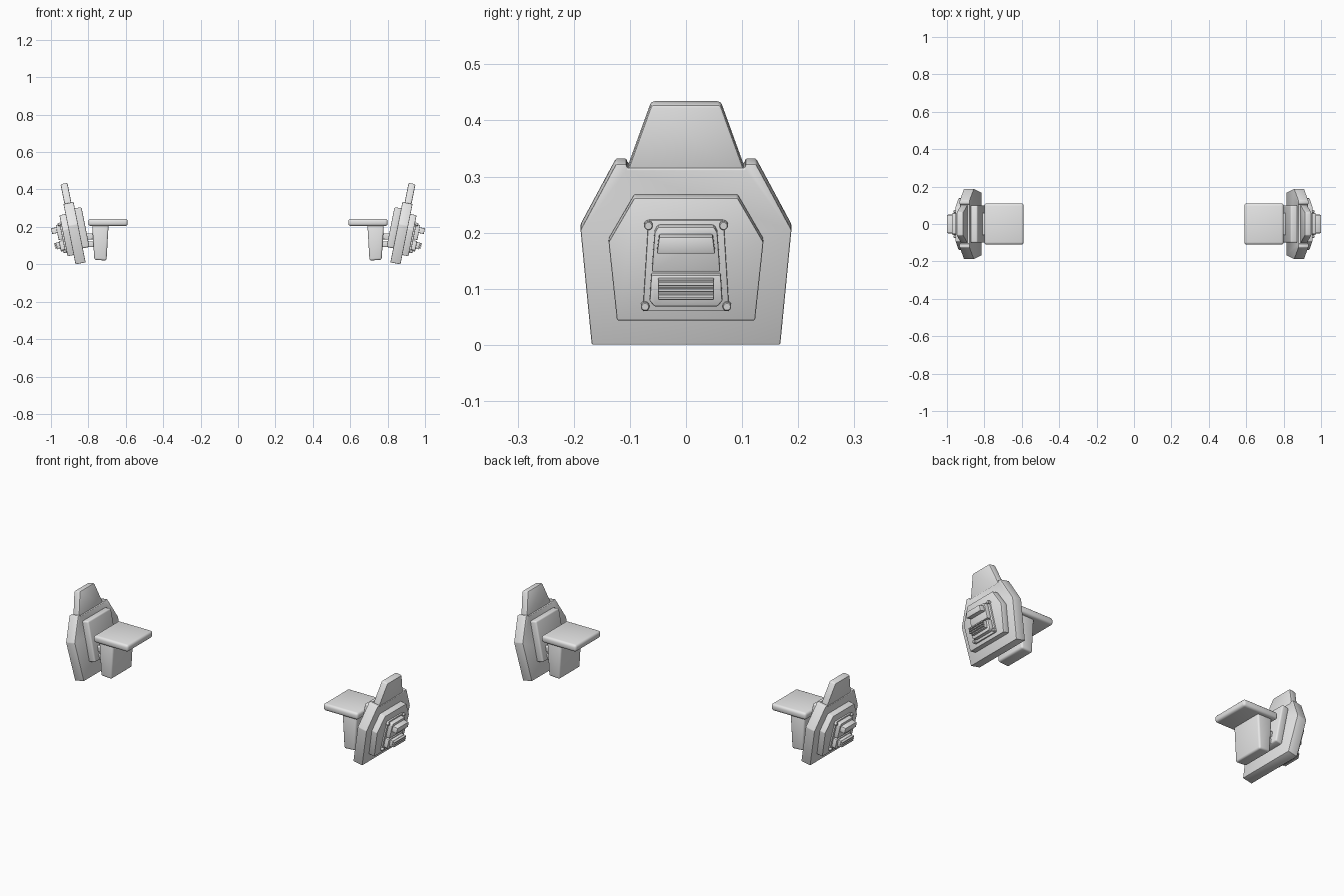
import bpy, bmesh, math
from mathutils import Vector

cube = bpy.data.objects.get("Cube")
if cube:
    bpy.data.objects.remove(cube, do_unlink=True)

grey = bpy.data.materials.new("plain_grey")
grey.use_nodes = True
grey.diffuse_color = (0.8, 0.8, 0.8, 1)
grey.node_tree.nodes["Principled BSDF"].inputs["Base Color"].default_value = grey.diffuse_color

# Leaning frame of the shoulder plates: up along the plate and outward from it
BASE = Vector((0.815, 0, 0.012))
UP = Vector((0.196, 0, 0.981))
OUT = Vector((0.981, 0, -0.196))


def prism(name, ring_a, ring_b, bevel=0.004, segments=2):
    """Solid between two matching rings, bevelled and mirrored to both sides."""
    bm = bmesh.new()
    a = [bm.verts.new(p) for p in ring_a]
    b = [bm.verts.new(p) for p in ring_b]
    bm.faces.new(a)
    bm.faces.new(b)
    for i in range(len(a)):
        j = (i + 1) % len(a)
        bm.faces.new((a[i], a[j], b[j], b[i]))
    bmesh.ops.recalc_face_normals(bm, faces=bm.faces)
    if bevel:
        bmesh.ops.bevel(bm, geom=bm.edges[:], offset=bevel, segments=segments,
                        profile=0.5, affect='EDGES', clamp_overlap=True)
    mesh = bpy.data.meshes.new(name)
    bm.to_mesh(mesh)
    bm.free()
    mesh.materials.append(grey)
    obj = bpy.data.objects.new(name, mesh)
    bpy.context.collection.objects.link(obj)
    bpy.ops.object.select_all(action='DESELECT')
    obj.select_set(True)
    bpy.context.view_layer.objects.active = obj
    bpy.ops.object.shade_smooth_by_angle(angle=math.radians(35))
    obj.modifiers.new("Mirror", 'MIRROR')
    return obj


def leaning(name, outline, n0, n1, bevel=0.004, segments=2):
    """Plate in the leaning frame; heights are those of its outer face."""
    def ring(n):
        return [BASE + UP * ((z - BASE.z - OUT.z * n1) / UP.z) + OUT * n + Vector((0, y, 0))
                for y, z in outline]
    return prism(name, ring(n0), ring(n1), bevel, segments)


def both(half):
    """Complete a half outline by reflecting it across y."""
    return half + [(-y, z) for y, z in reversed(half)]


def upright(name, profile, width, bevel):
    """Side profile in x and z, extruded across y."""
    return prism(name, [Vector((x, -width, z)) for x, z in profile],
                 [Vector((x, width, z)) for x, z in profile], bevel, 3)


# Layered shoulder plate with its fin
leaning("shoulder_plate", both([(0.168, 0), (0.188, 0.205), (0.125, 0.322),
                                (0.106, 0.322), (0.104, 0.314)]), 0, 0.055, 0.003)
leaning("top_fin", both([(0.112, 0.29), (0.062, 0.428)]), 0.012, 0.05, 0.006)
leaning("raised_plate", both([(0.123, 0.043), (0.138, 0.183), (0.092, 0.262)]),
        0.05, 0.088, 0.003)

# Badge: backing, frame, hood and slats
leaning("badge_backing", both([(0.077, 0.06), (0.067, 0.222)]), 0.08, 0.096, 0.002)
leaning("badge_lower_frame", both([(0.056, 0.068), (0.065, 0.078), (0.062, 0.124)]),
        0.09, 0.118, 0.003)
leaning("badge_upper_frame", both([(0.061, 0.13), (0.056, 0.2), (0.05, 0.21)]),
        0.09, 0.118, 0.003)
leaning("badge_hood", both([(0.052, 0.162), (0.048, 0.192)]), 0.11, 0.146, 0.003)
leaning("badge_sill", both([(0.05, 0.08), (0.05, 0.116)]), 0.11, 0.134, 0.002)
for i in range(3):
    z = 0.083 + i * 0.011
    leaning(f"badge_slat_{i + 1}", both([(0.05, z), (0.05, z + 0.007)]), 0.125, 0.146, 0.001, 1)

# Corner bolts
for y, z in ((0.067, 0.212), (0.073, 0.068)):
    for side in (-1, 1):
        circle = [(side * y + 0.008 * math.cos(k * math.pi / 5),
                   z + 0.008 * math.sin(k * math.pi / 5)) for k in range(10)]
        leaning("corner_bolt", circle, 0.09, 0.106, 0.0015, 1)

# Inner backing pad
leaning("inner_backing", both([(0.1, 0.085), (0.1, 0.298)]), -0.036, 0.004, 0.008, 3)

# Shoulder rest, arm block and the brackets between block and plate
upright("shoulder_rest", [(0.59, 0.205), (0.8, 0.205), (0.8, 0.243), (0.59, 0.243)], 0.11, 0.013)
upright("arm_block", [(0.703, 0.02), (0.768, 0.024), (0.78, 0.21), (0.692, 0.21)], 0.09, 0.01)
upright("upper_bracket", [(0.76, 0.135), (0.82, 0.13), (0.82, 0.165), (0.76, 0.165)], 0.06, 0.005)
upright("lower_bracket", [(0.76, 0.092), (0.82, 0.092), (0.82, 0.122), (0.76, 0.122)], 0.06, 0.005)
